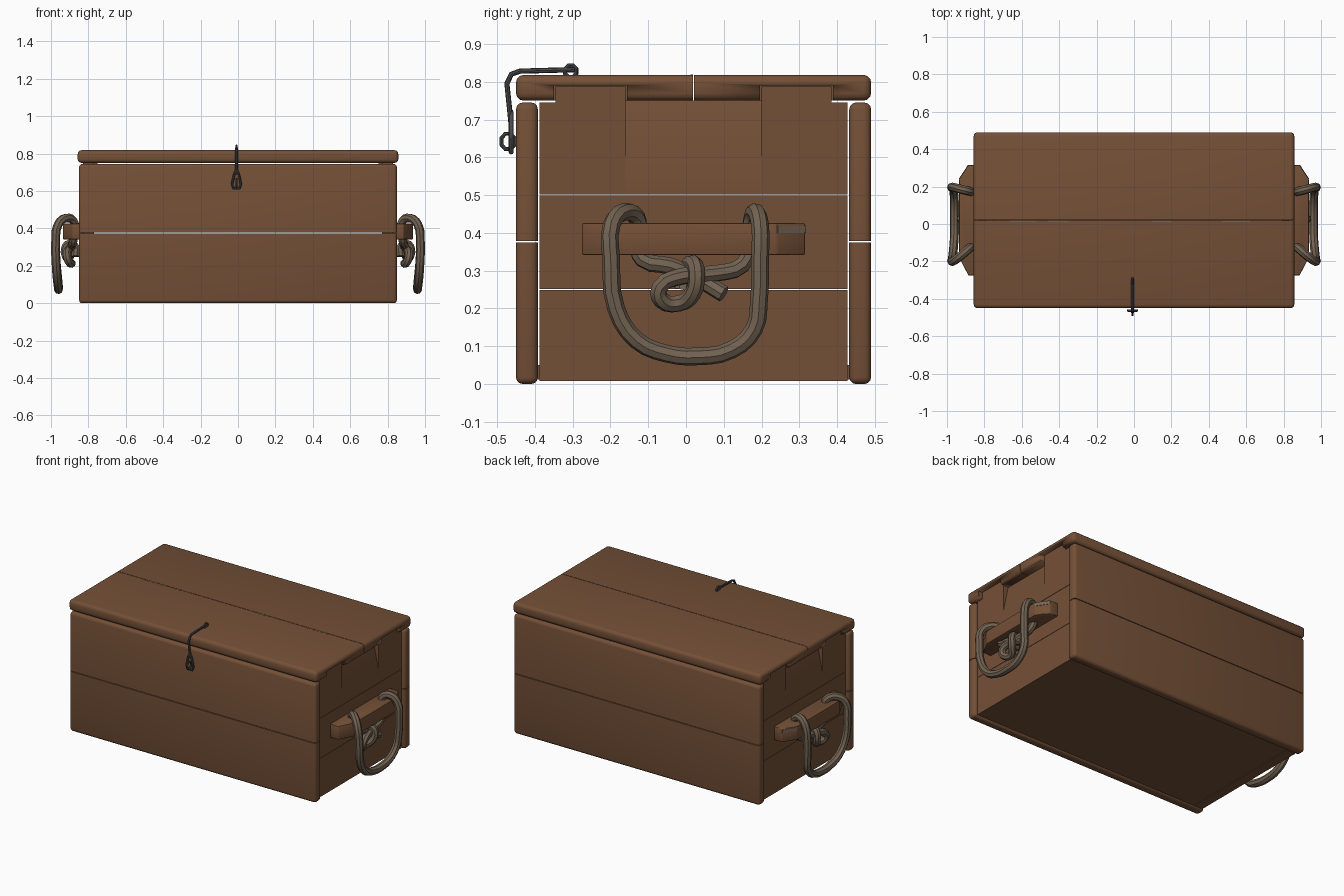
import bpy
import bmesh
import math
from mathutils import Vector

if "Cube" in bpy.data.objects:
    bpy.data.objects.remove(bpy.data.objects["Cube"], do_unlink=True)


def material(name, rgb):
    m = bpy.data.materials.new(name)
    m.use_nodes = True
    m.diffuse_color = (*rgb, 1)
    bsdf = m.node_tree.nodes["Principled BSDF"]
    bsdf.inputs["Base Color"].default_value = (*rgb, 1)
    bsdf.inputs["Roughness"].default_value = 0.8
    return m


WOOD = material("brown wood", (0.175, 0.080, 0.038))
WORN = material("worn wood", (0.19, 0.13, 0.085))
ROPE = material("tan rope", (0.17, 0.125, 0.085))
IRON = material("dark iron", (0.07, 0.07, 0.07))


def finish(name, mesh, mat):
    mesh.materials.clear()
    mesh.materials.append(mat)
    mesh.shade_smooth()
    mesh.set_sharp_from_angle(angle=math.radians(40))
    ob = bpy.data.objects.new(name, mesh)
    bpy.context.collection.objects.link(ob)
    return ob


def from_bmesh(name, bm, mat):
    bmesh.ops.recalc_face_normals(bm, faces=bm.faces[:])
    mesh = bpy.data.meshes.new(name)
    bm.to_mesh(mesh)
    bm.free()
    return finish(name, mesh, mat)


def box(name, lo, hi, mat=WOOD, radius=0, seam=None):
    """Box between two corners; edges round off except those on the seam (axis, value)."""
    bm = bmesh.new()
    bmesh.ops.create_cube(bm, size=1)
    lo, hi = Vector(lo), Vector(hi)
    for v in bm.verts:
        v.co = [(a + b) / 2 + c * (b - a) for a, b, c in zip(lo, hi, v.co)]
    if radius:
        on_seam = lambda v: seam and abs(v.co[seam[0]] - seam[1]) < 0.001
        edges = [e for e in bm.edges if not all(on_seam(v) for v in e.verts)]
        bmesh.ops.bevel(bm, geom=edges, offset=radius, segments=3, profile=0.5, affect='EDGES')
    return from_bmesh(name, bm, mat)


def prism(name, outline, move, mat=WOOD, radius=0):
    """Polygon of 3D points swept along a vector."""
    bm = bmesh.new()
    face = bm.faces.new([bm.verts.new(p) for p in outline])
    swept = bmesh.ops.extrude_face_region(bm, geom=[face])["geom"]
    bmesh.ops.translate(bm, vec=move, verts=[g for g in swept if isinstance(g, bmesh.types.BMVert)])
    bmesh.ops.recalc_face_normals(bm, faces=bm.faces[:])
    if radius:
        bmesh.ops.bevel(bm, geom=bm.edges[:], offset=radius, segments=2, profile=0.5, affect='EDGES')
    return from_bmesh(name, bm, mat)


def tube(name, points, radius, mat, smooth=True, cyclic=False):
    """Round tube along a path."""
    cu = bpy.data.curves.new(name, 'CURVE')
    cu.dimensions = '3D'
    cu.bevel_depth = radius
    cu.bevel_resolution = 2
    cu.use_fill_caps = True
    cu.resolution_u = 3
    sp = cu.splines.new('BEZIER')
    sp.bezier_points.add(len(points) - 1)
    for bp, p in zip(sp.bezier_points, points):
        bp.co = p
        bp.handle_left_type = bp.handle_right_type = 'AUTO' if smooth else 'VECTOR'
    sp.use_cyclic_u = cyclic
    tmp = bpy.data.objects.new(name + "_path", cu)
    bpy.context.collection.objects.link(tmp)
    bpy.context.view_layer.update()
    mesh = bpy.data.meshes.new_from_object(tmp.evaluated_get(bpy.context.evaluated_depsgraph_get()))
    bpy.data.objects.remove(tmp, do_unlink=True)
    return finish(name, mesh, mat)


def cut(target, cutter):
    """Subtract one solid from another and drop the cutter."""
    mod = target.modifiers.new("notch", 'BOOLEAN')
    mod.operation = 'DIFFERENCE'
    mod.solver = 'EXACT'
    mod.object = cutter
    bpy.context.view_layer.update()
    mesh = bpy.data.meshes.new_from_object(target.evaluated_get(bpy.context.evaluated_depsgraph_get()))
    target.modifiers.clear()
    target.data = mesh
    bpy.data.objects.remove(cutter, do_unlink=True)


FRONT, BACK, WALL = -0.45, 0.49, 0.83
INNER = (-0.388, 0.428)
TABS = ((-0.345, -0.16), (0.2, 0.385))

# Front and back walls, two planks each
for side, y0, y1 in (("front", FRONT, -0.392), ("back", 0.432, BACK)):
    box(side + "_lower_plank", (-0.85, y0, 0), (0.85, y1, 0.374), WOOD, 0.018, (2, 0.374))
    box(side + "_upper_plank", (-0.85, y0, 0.378), (0.85, y1, 0.745), WOOD, 0.018, (2, 0.378))

# Floor
box("floor", (-0.8, -0.4, 0.012), (0.8, 0.44, 0.05))

# Lid, two planks meeting at a seam
lids = [box("lid_front_plank", (-0.857, FRONT, 0.75), (0.857, 0.0185, 0.818), WOOD, 0.02, (1, 0.0185)),
        box("lid_back_plank", (-0.857, 0.0215, 0.75), (0.857, BACK, 0.818), WOOD, 0.02, (1, 0.0215))]

for side, s in (("left", 1), ("right", -1)):
    # End wall planks
    for i, (z0, z1) in enumerate(((0.008, 0.249), (0.251, 0.499))):
        lo, hi = sorted((s * 0.77, s * WALL))
        box(f"{side}_end_plank_{i + 1}", (lo, INNER[0], z0), (hi, INNER[1], z1))
    # Top end plank with raised tabs, and notches for them in the lid
    for (t0, t1), (p0, p1), lid in zip(TABS, ((INNER[0], -0.16), (0.2, INNER[1])), lids):
        outline = [(p0, 0.501), (p1, 0.501), (p1, 0.745), (t1, 0.745), (t1, 0.787),
                   (t0, 0.787), (t0, 0.745), (p0, 0.745)]
        pts = [p for i, p in enumerate(outline) if p != outline[i - 1]]
        prism(side + "_end_tab", [(s * 0.77, y, z) for y, z in pts], (s * (WALL - 0.77), 0, 0))
        lo, hi = sorted((s * 0.76, s * 0.9))
        cut(lid, box("notch_cutter", (lo, t0 - 0.004, 0.7), (hi, t1 + 0.004, 0.79)))
    # Sloped finger recess between the tabs
    recess = [(0.75, 0.501), (WALL, 0.501), (WALL, 0.585), (0.795, 0.75), (0.75, 0.75)]
    prism(side + "_finger_recess", [(s * x, -0.16, z) for x, z in recess], (0, 0.36, 0))

    # Handle bar with tapered ends
    bar = [(0.82, -0.275), (0.885, -0.275), (0.935, -0.18), (0.935, 0.24), (0.885, 0.315), (0.82, 0.315)]
    prism(side + "_handle_bar", [(s * x, y, 0.341) for x, y in bar], (0, 0, 0.085), WOOD, 0.005)
    worn = [(0.884, 0.314), (0.934, 0.241), (0.936, 0.243), (0.887, 0.317)]
    prism(side + "_bar_wear", [(s * x, y, 0.4) for x, y in worn], (0, 0, 0.02), WORN)

    # Hanging rope loop
    loop = [(0.87, -0.125, 0.40), (0.88, -0.13, 0.44), (0.92, -0.165, 0.455), (0.962, -0.197, 0.42),
            (0.975, -0.198, 0.33), (0.972, -0.185, 0.20), (0.965, -0.13, 0.115), (0.96, -0.05, 0.08),
            (0.96, 0.03, 0.073), (0.96, 0.12, 0.09), (0.965, 0.18, 0.145), (0.972, 0.193, 0.22),
            (0.975, 0.196, 0.33), (0.962, 0.196, 0.42), (0.92, 0.185, 0.455), (0.88, 0.175, 0.44),
            (0.87, 0.17, 0.40)]
    tube(side + "_rope_loop", [(s * x, y, z) for x, y, z in loop], 0.0235, ROPE)

    # Knot tied under the bar
    strand = [(0.875, -0.13, 0.37), (0.88, -0.115, 0.33), (0.89, -0.04, 0.312),
              (0.885, 0.03, 0.28), (0.905, 0.1, 0.238)]
    wrap = [(0.875, 0.17, 0.37), (0.885, 0.15, 0.315), (0.895, 0.08, 0.293), (0.905, -0.01, 0.285),
            (0.915, -0.07, 0.255), (0.905, -0.065, 0.222), (0.89, -0.02, 0.213), (0.915, 0.018, 0.24),
            (0.925, 0.028, 0.29), (0.9, 0.018, 0.32), (0.87, 0.0, 0.30), (0.87, -0.01, 0.25)]
    tube(side + "_knot_strand", [(s * x, y, z) for x, y, z in strand], 0.0225, ROPE)
    tube(side + "_knot_wrap", [(s * x, y, z) for x, y, z in wrap], 0.0225, ROPE)

# Worn patches along the lid seam
for x0, x1 in ((-0.66, -0.52), (-0.46, -0.35), (0.1, 0.2), (0.47, 0.62)):
    box("seam_wear", (x0, 0.012, 0.816), (x1, 0.018, 0.8186), WORN)

# Wire latch: hook arm, teardrop pull and two staples
CX = -0.008
arm = [(-0.295, 0.832), (-0.44, 0.828), (-0.462, 0.82), (-0.474, 0.795), (-0.463, 0.69)]
tube("latch_arm", [(CX, y, z) for y, z in arm], 0.007, IRON, smooth=False)
pull = [(0, 0.72), (0.012, 0.69), (0.024, 0.635), (0.015, 0.613), (-0.015, 0.613), (-0.024, 0.635), (-0.012, 0.69)]
tube("latch_pull", [(CX + x, -0.463, z) for x, z in pull], 0.0065, IRON, smooth=False, cyclic=True)


def staple(name, y, z, ry, rz):
    ring = [(math.cos(a), math.sin(a)) for a in (math.pi * (i + 0.5) / 4 for i in range(8))]
    tube(name, [(CX, y + ry * c, z + rz * d) for c, d in ring], 0.0055, IRON, smooth=False, cyclic=True)


staple("lid_staple", -0.305, 0.828, 0.016, 0.016)
staple("front_staple", -0.471, 0.642, 0.019, 0.022)
